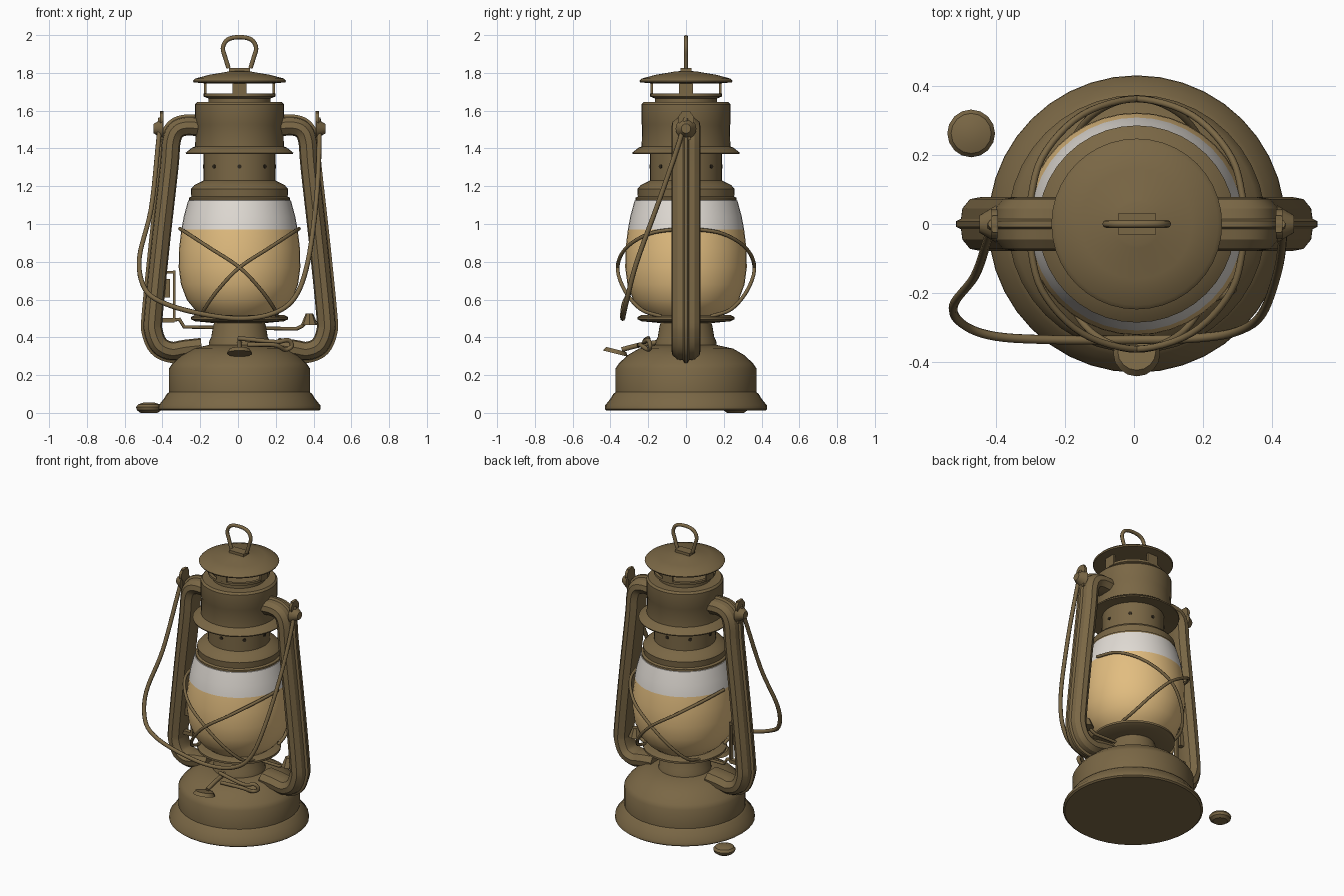
import bpy, bmesh, math
from mathutils import Vector, Matrix

if "Cube" in bpy.data.objects:
    bpy.data.objects.remove(bpy.data.objects["Cube"])

CX = 0.008  # axis of the lantern body


def material(name, rgb):
    m = bpy.data.materials.new(name)
    m.diffuse_color = (*rgb, 1)
    m.use_nodes = True
    m.node_tree.nodes["Principled BSDF"].inputs["Base Color"].default_value = m.diffuse_color
    return m


BRASS = material("aged_brass", (0.195, 0.136, 0.060))
TAN = material("amber_glass", (0.76, 0.51, 0.215))
WHITE = material("clear_glass", (0.75, 0.71, 0.66))
DARK = material("vent_dark", (0.03, 0.022, 0.012))


def finish(bm, name, mats=(BRASS,), angle=35):
    bmesh.ops.recalc_face_normals(bm, faces=bm.faces)
    me = bpy.data.meshes.new(name)
    bm.to_mesh(me)
    bm.free()
    for m in mats:
        me.materials.append(m)
    ob = bpy.data.objects.new(name, me)
    bpy.context.collection.objects.link(ob)
    bpy.ops.object.select_all(action='DESELECT')
    ob.select_set(True)
    bpy.context.view_layer.objects.active = ob
    bpy.ops.object.shade_smooth_by_angle(angle=math.radians(angle))
    return ob


def lathe(name, profile, center=(CX, 0), seg=40, mats=(BRASS,)):
    """Revolve (radius, height) points about a vertical axis."""
    bm = bmesh.new()
    rings = []
    for r, z in profile:
        if r == 0:
            rings.append([bm.verts.new((center[0], center[1], z))])
        else:
            rings.append([bm.verts.new((center[0] + r * math.cos(math.tau * i / seg),
                                        center[1] + r * math.sin(math.tau * i / seg), z))
                          for i in range(seg)])
    for a, b in zip(rings, rings[1:]):
        for i in range(seg):
            j = (i + 1) % seg
            q = [a[i % len(a)], a[j % len(a)], b[j % len(b)], b[i % len(b)]]
            bm.faces.new(list(dict.fromkeys(q)))
    return finish(bm, name, mats)


def smooth_path(pts, n=6):
    """Catmull-Rom interpolation through the points."""
    p = [Vector(q) for q in pts]
    p = [2 * p[0] - p[1]] + p + [2 * p[-1] - p[-2]]
    out = []
    for a, b, c, d in zip(p, p[1:], p[2:], p[3:]):
        for k in range(n):
            t = k / n
            out.append(0.5 * (2 * b + (c - a) * t + (2 * a - 5 * b + 4 * c - d) * t * t
                              + (3 * b - a - 3 * c + d) * t ** 3))
    return out + [p[-2]]


def wire(name, pts, r=0.012, smooth=True):
    cu = bpy.data.curves.new(name, 'CURVE')
    cu.dimensions = '3D'
    cu.bevel_depth, cu.bevel_resolution, cu.use_fill_caps = r, 2, True
    path = smooth_path(pts) if smooth else [Vector(p) for p in pts]
    sp = cu.splines.new('POLY')
    sp.points.add(len(path) - 1)
    for q, v in zip(sp.points, path):
        q.co = (*v, 1)
    cu.materials.append(BRASS)
    ob = bpy.data.objects.new(name, cu)
    bpy.context.collection.objects.link(ob)
    bpy.ops.object.select_all(action='DESELECT')
    ob.select_set(True)
    bpy.context.view_layer.objects.active = ob
    bpy.ops.object.convert(target='MESH')
    bpy.ops.object.shade_smooth_by_angle(angle=math.radians(50))


def box(name, loc, size, rot=(0, 0, 0)):
    bm = bmesh.new()
    bmesh.ops.create_cube(bm, size=1, matrix=Matrix.Diagonal((*size, 1)))
    ob = finish(bm, name)
    ob.location, ob.rotation_euler = loc, rot
    return ob


def disc(name, loc, r1, r2, depth, rot, mats=(BRASS,), seg=16):
    bm = bmesh.new()
    bmesh.ops.create_cone(bm, cap_ends=True, segments=seg, radius1=r1, radius2=r2, depth=depth)
    ob = finish(bm, name, mats)
    ob.location, ob.rotation_euler = loc, rot
    return ob


# Fuel tank with flared foot and domed top
lathe("fuel_tank", [(0, 0.012), (0.42, 0.012), (0.43, 0.02), (0.428, 0.04), (0.40, 0.075),
                    (0.385, 0.10), (0.373, 0.11), (0.373, 0.235), (0.355, 0.262), (0.31, 0.305),
                    (0.25, 0.34), (0.16, 0.36), (0, 0.36)])
# Burner and gallery plate
lathe("burner", [(0.165, 0.34), (0.16, 0.38), (0.15, 0.40), (0.14, 0.46), (0.13, 0.49)])
lathe("gallery_plate", [(0, 0.475), (0.13, 0.475), (0.235, 0.485), (0.257, 0.495), (0.257, 0.508),
                        (0.235, 0.518), (0, 0.518)])
# Globe: amber below, clear above
globe = lathe("globe", [(0.19, 0.51), (0.235, 0.545), (0.28, 0.60), (0.31, 0.68), (0.322, 0.77),
                        (0.320, 0.87), (0.308, 0.97), (0.295, 1.04), (0.272, 1.125), (0.2, 1.14)],
              mats=(TAN, WHITE))
for f in globe.data.polygons:
    f.material_index = int(f.center.z > 0.97)
# Globe cap, neck, hood
lathe("globe_cap", [(0, 1.12), (0.255, 1.12), (0.268, 1.125), (0.268, 1.138), (0.255, 1.145),
                    (0.258, 1.185), (0.24, 1.205), (0.20, 1.225), (0.19, 1.23), (0.19, 1.39)])
lathe("hood", [(0.18, 1.385), (0.283, 1.37), (0.285, 1.377), (0.25, 1.405), (0.235, 1.41),
               (0.232, 1.52), (0.236, 1.53), (0.236, 1.632), (0.225, 1.645), (0, 1.645)])
# Chimney bowl, struts and hat
lathe("chimney_bowl", [(0.165, 1.64), (0.165, 1.665), (0.19, 1.675), (0.19, 1.69), (0.17, 1.69),
                       (0.15, 1.67), (0, 1.67)])
for i in range(4):
    a = i * math.pi / 2
    box("chimney_strut", (CX + 0.182 * math.cos(a), 0.182 * math.sin(a), 1.72),
        (0.014, 0.075, 0.09), (0, 0, a))
lathe("chimney_hat", [(0, 1.745), (0.19, 1.745), (0.243, 1.75), (0.247, 1.758), (0.235, 1.77),
                      (0.16, 1.79), (0.07, 1.805), (0.06, 1.808), (0, 1.81)])
box("ring_bracket", (CX, 0, 1.815), (0.11, 0.06, 0.022))
# Hanging ring
half = [(0.058, 1.825), (0.075, 1.88), (0.088, 1.93), (0.07, 1.97), (0.03, 1.987)]
wire("hanging_ring", [(CX - x, 0, z) for x, z in half] +
     [(CX + x, 0, z) for x, z in reversed(half)], 0.0115)
# Vent holes around the neck
for i in range(8):
    a = i * math.pi / 4 + math.pi / 2
    disc("vent_hole", (CX + 0.19 * math.cos(a), 0.19 * math.sin(a), 1.305), 0.011, 0.011, 0.008,
         (0, math.pi / 2, a), (DARK,), 10)

# Side air tubes: ridged section swept along a bent path
SECTION = [(-0.052, 0.02), (-0.045, 0.052), (-0.012, 0.078), (0.02, 0.072), (0.042, 0.045),
           (0.046, 0.015), (0.060, 0.008)]
SECTION += [(n, -y) for n, y in reversed(SECTION)]
TUBE = [(0.20, 0, 1.515), (0.28, 0, 1.52), (0.335, 0, 1.50), (0.363, 0, 1.44), (0.375, 0, 1.30),
        (0.42, 0, 0.90), (0.458, 0, 0.52), (0.458, 0, 0.43), (0.425, 0, 0.355), (0.36, 0, 0.325),
        (0.29, 0, 0.335), (0.20, 0, 0.345)]
for side, label in ((1, "right"), (-1, "left")):
    bm = bmesh.new()
    path = smooth_path(TUBE, 4)
    rings = []
    for i, p in enumerate(path):
        t = (path[min(i + 1, len(path) - 1)] - path[max(i - 1, 0)]).normalized()
        rings.append([bm.verts.new((CX + side * (p.x - t.z * n), y, p.z + t.x * n))
                      for n, y in SECTION])
    for a, b in zip(rings, rings[1:]):
        for i in range(len(a)):
            j = (i + 1) % len(a)
            bm.faces.new((a[i], a[j], b[j], b[i]))
    for r in (rings[0], rings[-1]):
        bm.faces.new(r)
    finish(bm, label + "_air_tube", angle=30)
    # Handle ears
    box(label + "_ear_plate", (CX + side * 0.41, 0, 1.52), (0.016, 0.05, 0.15))
    disc(label + "_ear_eye", (CX + side * 0.412, 0, 1.555), 0.042, 0.042, 0.018,
         (0, math.pi / 2, 0))
    disc(label + "_ear_boss", (CX + side * 0.43, 0, 1.505), 0.055, 0.025, 0.05,
         (0, side * math.pi / 2, 0))

# Carrying handle swung to the front
wire("carrying_handle", [(-0.41, 0, 1.56), (-0.425, -0.05, 1.40), (-0.46, -0.15, 1.08),
                         (-0.522, -0.235, 0.82), (-0.495, -0.29, 0.66), (-0.40, -0.325, 0.585),
                         (-0.22, -0.335, 0.53), (0, -0.335, 0.50), (0.18, -0.33, 0.525),
                         (0.30, -0.31, 0.61), (0.37, -0.26, 0.80), (0.415, -0.14, 1.13),
                         (0.43, -0.04, 1.42), (0.425, 0, 1.56)], 0.013)

# Crossed globe guard wires, front and back
GUARD = [(-0.315, -0.03, 0.975), (-0.275, -0.19, 0.95), (-0.16, -0.315, 0.875), (0, -0.362, 0.77),
         (0.115, -0.325, 0.65), (0.185, -0.24, 0.55), (0.20, -0.13, 0.51)]
for sx in (1, -1):
    for sy in (1, -1):
        wire("globe_guard", [(CX + sx * x, sy * y, z) for x, y, z in GUARD], 0.010)

# Globe lift lever: crossbar, thumb plate and hook
wire("lift_bar", [(-0.37, 0, 0.49), (-0.31, 0, 0.495), (-0.285, 0, 0.455), (0.31, 0, 0.445),
                  (0.34, 0, 0.46), (0.39, 0, 0.52)], 0.010, False)
for x, z, w, h in ((-0.338, 0.62, 0.012, 0.27), (-0.37, 0.745, 0.07, 0.012),
                   (-0.37, 0.49, 0.07, 0.025), (-0.385, 0.66, 0.05, 0.1)):
    box("lift_lever_plate", (x, 0, z), (w, 0.03, h))
disc("lift_hook", (0.378, 0, 0.495), 0.045, 0.02, 0.06, (0, 0, 0), seg=8)

# Wick adjuster knob and shaft
disc("wick_knob", (CX, -0.372, 0.325), 0.068, 0.055, 0.022, (math.radians(-14), 0, 0))
wire("wick_shaft", [(CX, -0.34, 0.335), (CX, -0.24, 0.36), (CX, -0.10, 0.38)], 0.013)
wire("cap_chain", [(0, -0.20, 0.395), (0.10, -0.215, 0.385), (0.20, -0.22, 0.375),
                   (0.265, -0.20, 0.385), (0.285, -0.19, 0.355), (0.25, -0.20, 0.335),
                   (0.19, -0.24, 0.36), (0.05, -0.25, 0.36)], 0.012)

# Loose fuel cap on the ground
lathe("loose_fuel_cap", [(0, 0), (0.045, 0), (0.064, 0.014), (0.069, 0.03), (0.058, 0.045),
                         (0.03, 0.054), (0, 0.055)], (-0.471, 0.262), 16)
